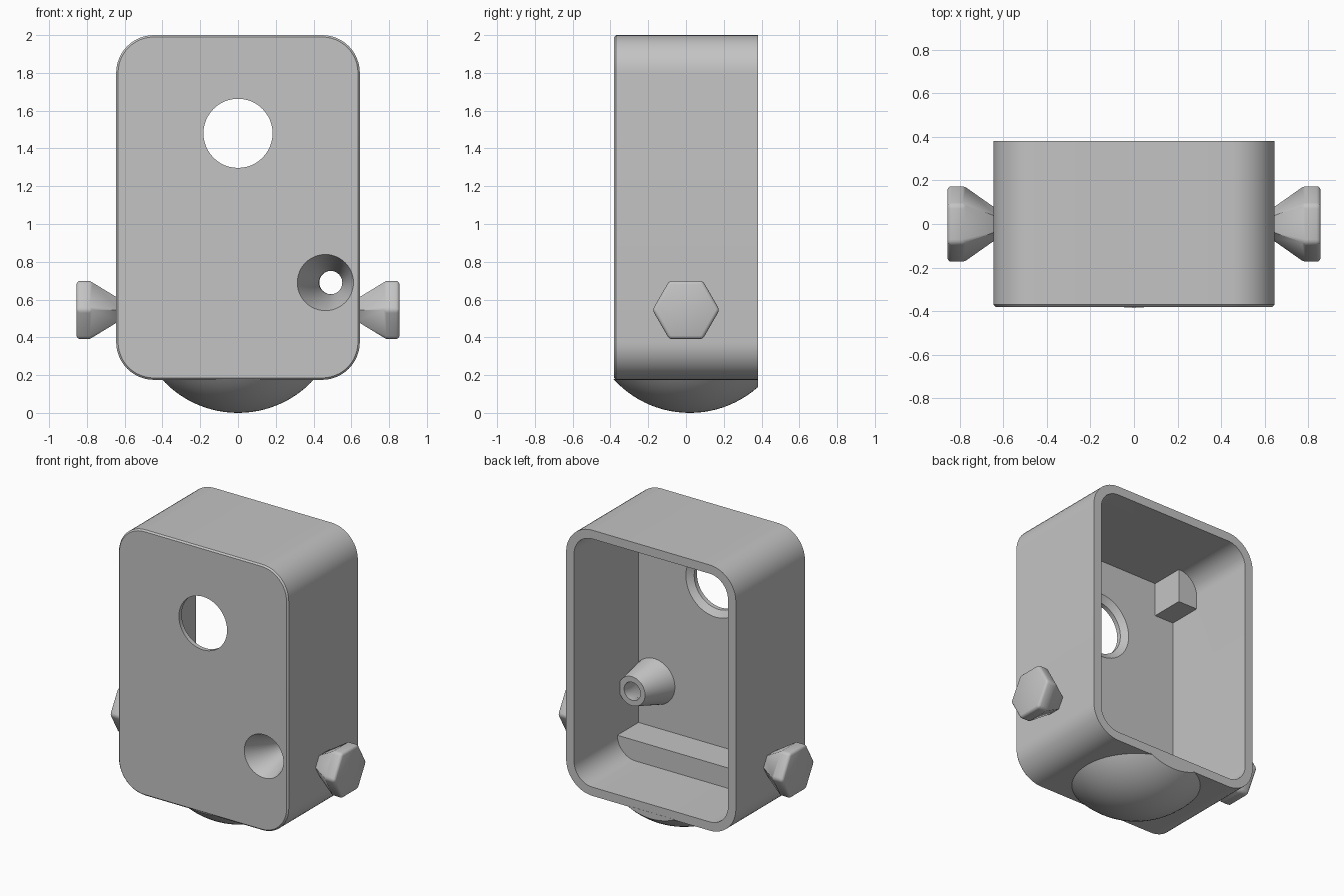
import bpy, bmesh, math
from mathutils import Vector

cube = bpy.data.objects.get("Cube")
if cube:
    bpy.data.objects.remove(cube, do_unlink=True)

GREY = (0.55, 0.55, 0.55, 1.0)
grey = bpy.data.materials.new("plain_grey")
grey.use_nodes = True
grey.diffuse_color = GREY
grey.node_tree.nodes["Principled BSDF"].inputs["Base Color"].default_value = GREY


def add_object(name, bm):
    bmesh.ops.recalc_face_normals(bm, faces=bm.faces)
    mesh = bpy.data.meshes.new(name)
    bm.to_mesh(mesh)
    bm.free()
    mesh.materials.append(grey)
    obj = bpy.data.objects.new(name, mesh)
    bpy.context.collection.objects.link(obj)
    return obj


def loft(name, rings):
    """Closed solid skinned through rings with equal point counts."""
    bm = bmesh.new()
    loops = [[bm.verts.new(p) for p in ring] for ring in rings]
    n = len(loops[0])
    for a, b in zip(loops, loops[1:]):
        for i in range(n):
            j = (i + 1) % n
            bm.faces.new((a[i], a[j], b[j], b[i]))
    bm.faces.new(loops[0])
    bm.faces.new(loops[-1])
    return add_object(name, bm)


MID_Z = 1.0875


def rounded_ring(y, inset):
    """Rounded rectangle facing y, shrunk evenly by inset."""
    radius = 0.2 - inset
    cx, cz = 0.445, 0.7125
    pts = []
    for quarter, (sx, sz) in enumerate([(1, 1), (-1, 1), (-1, -1), (1, -1)]):
        for k in range(13):
            a = math.pi / 2 * (quarter + k / 12)
            pts.append(Vector((sx * cx + radius * math.cos(a), y,
                               MID_Z + sz * cz + radius * math.sin(a))))
    return pts


def circle_ring(x, y, z, r, n=48):
    return [Vector((x + r * math.cos(2 * math.pi * i / n), y,
                    z + r * math.sin(2 * math.pi * i / n))) for i in range(n)]


def block(name, x, y, z):
    """Box between the given (low, high) pairs."""
    corners = [(x[0], y[0]), (x[1], y[0]), (x[1], y[1]), (x[0], y[1])]
    return loft(name, [[Vector((px, py, pz)) for px, py in corners] for pz in z])


def activate(obj):
    bpy.ops.object.select_all(action='DESELECT')
    obj.select_set(True)
    bpy.context.view_layer.objects.active = obj


def apply(obj, mod):
    activate(obj)
    bpy.ops.object.modifier_apply(modifier=mod.name)


def cut(obj, cutter):
    cutter.hide_render = True
    mod = obj.modifiers.new("cut", 'BOOLEAN')
    mod.operation = 'DIFFERENCE'
    mod.solver = 'EXACT'
    mod.object = cutter
    apply(obj, mod)
    bpy.data.objects.remove(cutter, do_unlink=True)


def smooth(obj, degrees=30):
    activate(obj)
    bpy.ops.object.shade_smooth_by_angle(angle=math.radians(degrees))


# Housing: rounded shell, softened front edge, open at the back
WALL = 0.06
BACK = 0.38
FLOOR_Y = -BACK + WALL
housing = loft("housing", [rounded_ring(-BACK, 0.01), rounded_ring(-BACK + 0.01, 0),
                           rounded_ring(BACK, 0)])
cavity = loft("cavity", [rounded_ring(FLOOR_Y, WALL), rounded_ring(BACK + 0.1, WALL)])

# Parts left standing in the cavity: ledge, corner blocks, tapered boss
cut(cavity, block("ledge", (-0.8, 0.8), (-0.5, -0.09), (0.1, 0.375)))
for side in (-1, 1):
    x = sorted((side * 0.44, side * 0.8))
    cut(cavity, block("corner_block", x, (-0.5, -0.09), (1.71, 2.1)))
cut(cavity, loft("boss", [circle_ring(0.452, -0.4, 0.69, 0.178),
                          circle_ring(0.495, -0.12, 0.69, 0.1)]))
cut(housing, cavity)

# Round window, flared on the inside
cut(housing, loft("window", [circle_ring(0, -0.42, 1.48, 0.183),
                             circle_ring(0, -0.35, 1.48, 0.183),
                             circle_ring(0, FLOOR_Y, 1.48, 0.225),
                             circle_ring(0, -0.2, 1.48, 0.225)]))

# Slanted funnel through the boss
cut(housing, loft("funnel", [circle_ring(0.46, -0.4, 0.69, 0.157),
                             circle_ring(0.49, -0.17, 0.69, 0.062),
                             circle_ring(0.495, -0.08, 0.69, 0.062)]))
smooth(housing)

# Domed foot, trimmed flat at the back and under the housing
bm = bmesh.new()
bmesh.ops.create_uvsphere(bm, u_segments=64, v_segments=48, radius=0.545)
bmesh.ops.translate(bm, vec=(0, 0.02, 0.545), verts=bm.verts)
for co, normal in (((0, 0, 0.18), (0, 0, 1)), ((0, BACK + 0.001, 0), (0, 1, 0))):
    result = bmesh.ops.bisect_plane(bm, geom=bm.verts[:] + bm.edges[:] + bm.faces[:],
                                    plane_co=co, plane_no=normal, clear_outer=True)
    rim = [e for e in result["geom_cut"] if isinstance(e, bmesh.types.BMEdge)]
    bmesh.ops.holes_fill(bm, edges=rim, sides=0)
smooth(add_object("domed_foot", bm))


# Hexagonal side knobs with tapered necks
def hex_ring(x, r):
    return [Vector((x, r * math.cos(math.pi / 3 * i), 0.545 + r * math.sin(math.pi / 3 * i)))
            for i in range(6)]


for side, label in ((1, "left"), (-1, "right")):
    knob = loft(label + "_knob", [hex_ring(side * 0.61, 0.055), hex_ring(side * 0.785, 0.178),
                                  hex_ring(side * 0.855, 0.178)])
    bevel = knob.modifiers.new("soft_edges", 'BEVEL')
    bevel.width = 0.018
    bevel.segments = 3
    bevel.limit_method = 'ANGLE'
    bevel.angle_limit = math.radians(52)
    apply(knob, bevel)
    smooth(knob)
